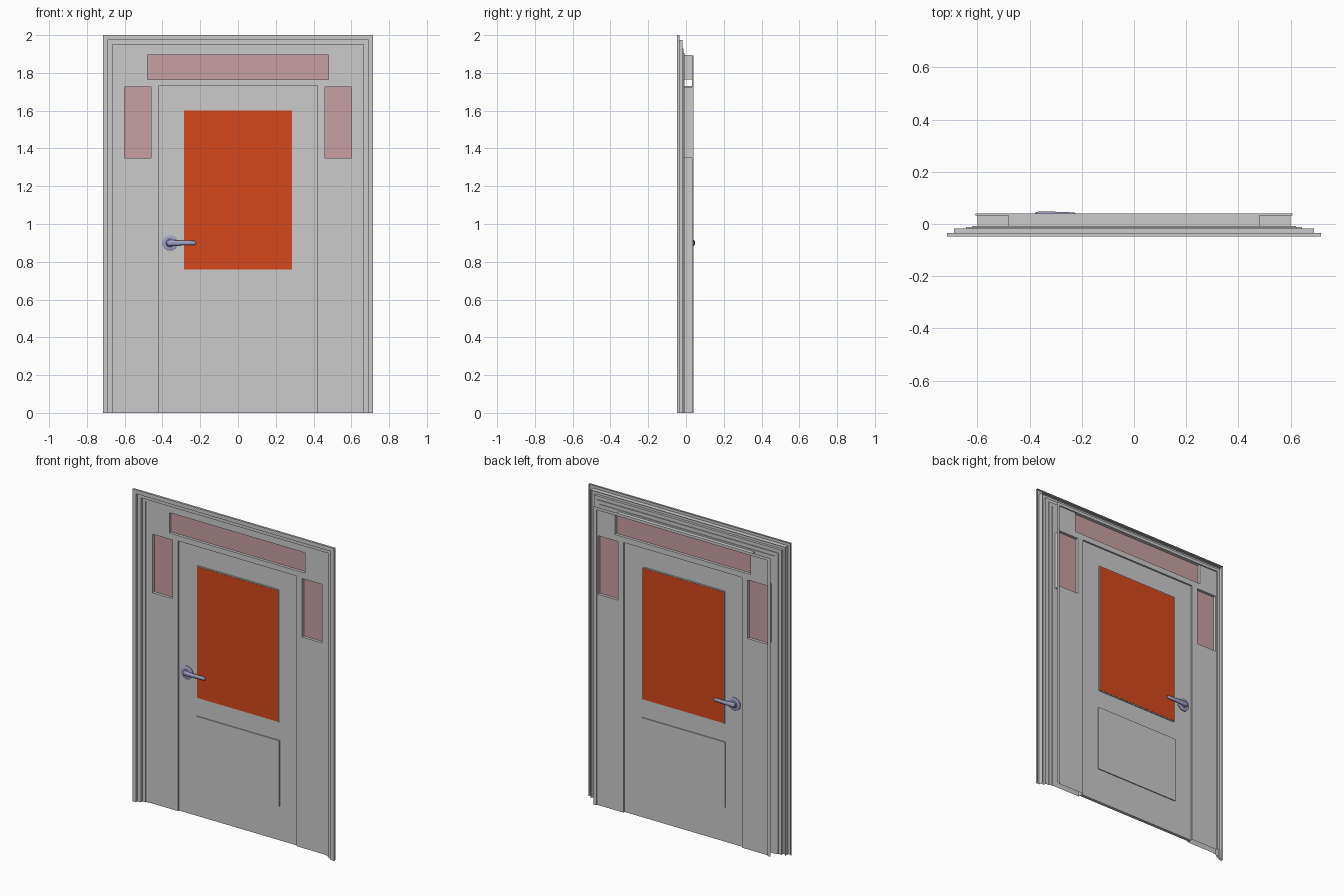
import bpy, bmesh, math
from mathutils import Matrix

if "Cube" in bpy.data.objects:
    bpy.data.objects.remove(bpy.data.objects["Cube"])


def material(name, rgb):
    m = bpy.data.materials.new(name)
    m.diffuse_color = (*rgb, 1)
    m.use_nodes = True
    m.node_tree.nodes["Principled BSDF"].inputs["Base Color"].default_value = m.diffuse_color
    return m


ORANGE = material("orange_glass", (0.66, 0.065, 0.012))
PINK = material("pink_glass", (0.58, 0.35, 0.37))
METAL = material("handle_metal", (0.36, 0.36, 0.55))


def finish(name, bm, mat=None):
    bmesh.ops.remove_doubles(bm, verts=bm.verts, dist=1e-5)
    bmesh.ops.recalc_face_normals(bm, faces=bm.faces)
    me = bpy.data.meshes.new(name)
    bm.to_mesh(me)
    bm.free()
    ob = bpy.data.objects.new(name, me)
    bpy.context.collection.objects.link(ob)
    if mat:
        me.materials.append(mat)
    return ob


def box(name, x0, x1, y0, y1, z0, z1, mat=None):
    bm = bmesh.new()
    m = Matrix.Translation(((x0 + x1) / 2, (y0 + y1) / 2, (z0 + z1) / 2))
    bmesh.ops.create_cube(bm, size=1, matrix=m @ Matrix.Diagonal((x1 - x0, y1 - y0, z1 - z0, 1)))
    return finish(name, bm, mat)


def trim(name, profile):
    """Sweep (half width, y) points around the two sides and top of the doorway."""
    bm = bmesh.new()
    rows = []
    for w, y in profile:
        t = w + 1.285
        rows.append([bm.verts.new(p) for p in ((-w, y, 0), (-w, y, t), (w, y, t), (w, y, 0))])
    for a, b in zip(rows, rows[1:]):
        for i in range(3):
            bm.faces.new((a[i], a[i + 1], b[i + 1], b[i]))
    return finish(name, bm)


# Stepped casing around the front, and the raised border at the back
trim("outer_casing", [(.715, -.034), (.715, -.048), (.69, -.048), (.69, -.034)])
trim("middle_casing", [(.69, -.018), (.69, -.034), (.665, -.034), (.665, -.018)])
trim("inner_casing", [(.665, -.018), (.643, -.018), (.643, -.012), (.62, -.012), (.62, -.008)])
trim("back_border", [(.626, .041), (.607, .041), (.607, .033)])

# Frame: front and back sheets joined by reveals at each opening
FRONT, BACK = -.008, .033
windows = {"left_window": (-.60, -.46, 1.35, 1.725),
           "right_window": (.46, .60, 1.35, 1.725),
           "top_window": (-.48, .48, 1.765, 1.895)}
door_hole = (-.42, .42, 0, 1.73)
holes = list(windows.values()) + [door_hole]


def sheet(bm, y, w):
    xs = sorted({-w, w} | {v for h in holes for v in h[:2]})
    zs = sorted({0, w + 1.285} | {v for h in holes for v in h[2:]})
    for x0, x1 in zip(xs, xs[1:]):
        for z0, z1 in zip(zs, zs[1:]):
            cx, cz = (x0 + x1) / 2, (z0 + z1) / 2
            if any(h[0] < cx < h[1] and h[2] < cz < h[3] for h in holes):
                continue
            bm.faces.new([bm.verts.new(p) for p in
                          ((x0, y, z0), (x1, y, z0), (x1, y, z1), (x0, y, z1))])


bm = bmesh.new()
sheet(bm, FRONT, .62)
sheet(bm, BACK, .607)
for h in holes:
    c = [(h[0], h[2]), (h[0], h[3]), (h[1], h[3]), (h[1], h[2])]
    sides = 3 if h is door_hole else 4
    for i in range(sides):
        (xa, za), (xb, zb) = c[i], c[(i + 1) % 4]
        bm.faces.new([bm.verts.new(p) for p in
                      ((xa, FRONT, za), (xb, FRONT, zb), (xb, BACK, zb), (xa, BACK, za))])
finish("door_frame", bm)

# Pink glass
for name, (x0, x1, z0, z1) in windows.items():
    box(name, x0, x1, .010, .015, z0, z1, PINK)

# Door leaf with raised panels and orange glass
D0, D1 = .002, .022
box("door_leaf", -.42, .42, D0, D1, 0, 1.73)
box("lower_panel", -.295, .295, D0 - .006, D1 + .006, .22, .64)
box("glass_surround", -.29, .29, D0 - .006, D1 + .006, .755, 1.605)
box("door_glass", -.287, .287, D0 - .0075, D1 + .0075, .76, 1.60, ORANGE)


# Lever handles on both faces
def handle(label, y, s):
    bm = bmesh.new()
    # round rose, turned from a short profile
    prof = [(.042, 0), (.042, .005), (.037, .008), (.022, .008), (.018, .012), (0, .012)]
    vs = [bm.verts.new((r, 0, d)) for r, d in prof]
    es = [bm.edges.new(p) for p in zip(vs, vs[1:])]
    bmesh.ops.spin(bm, geom=vs + es, cent=(0, 0, 0), axis=(0, 0, 1),
                   angle=math.tau, steps=24)
    bmesh.ops.transform(bm, verts=bm.verts, matrix=Matrix.Rotation(math.pi / 2, 4, 'X'))
    for v in bm.verts:
        v.co = (v.co.x - .36, y + s * abs(v.co.y), v.co.z + .9)
    rose = finish(label + "_handle_rose", bm, METAL)

    # lever as rings of an ellipse: x, distance from door, half depth, half height
    stations = [(-.379, .017, .002, .004), (-.375, .017, .007, .012), (-.36, .017, .009, .016),
                (-.33, .017, .009, .014), (-.29, .0165, .008, .012), (-.25, .016, .007, .012),
                (-.23, .016, .006, .011), (-.223, .016, .003, .005)]
    bm = bmesh.new()
    n = 16
    rings = [[bm.verts.new((x, y + s * (d + a * math.cos(math.tau * i / n)),
                            .9 + b * math.sin(math.tau * i / n))) for i in range(n)]
             for x, d, a, b in stations]
    for p, q in zip(rings, rings[1:]):
        for i in range(n):
            j = (i + 1) % n
            bm.faces.new((p[i], p[j], q[j], q[i]))
    bm.faces.new(rings[0])
    bm.faces.new(rings[-1])
    lever = finish(label + "_handle_lever", bm, METAL)
    for ob in (rose, lever):
        bpy.ops.object.select_all(action='DESELECT')
        ob.select_set(True)
        bpy.context.view_layer.objects.active = ob
        bpy.ops.object.shade_smooth_by_angle(angle=math.radians(40))


handle("front", D0, -1)
handle("back", D1, 1)
